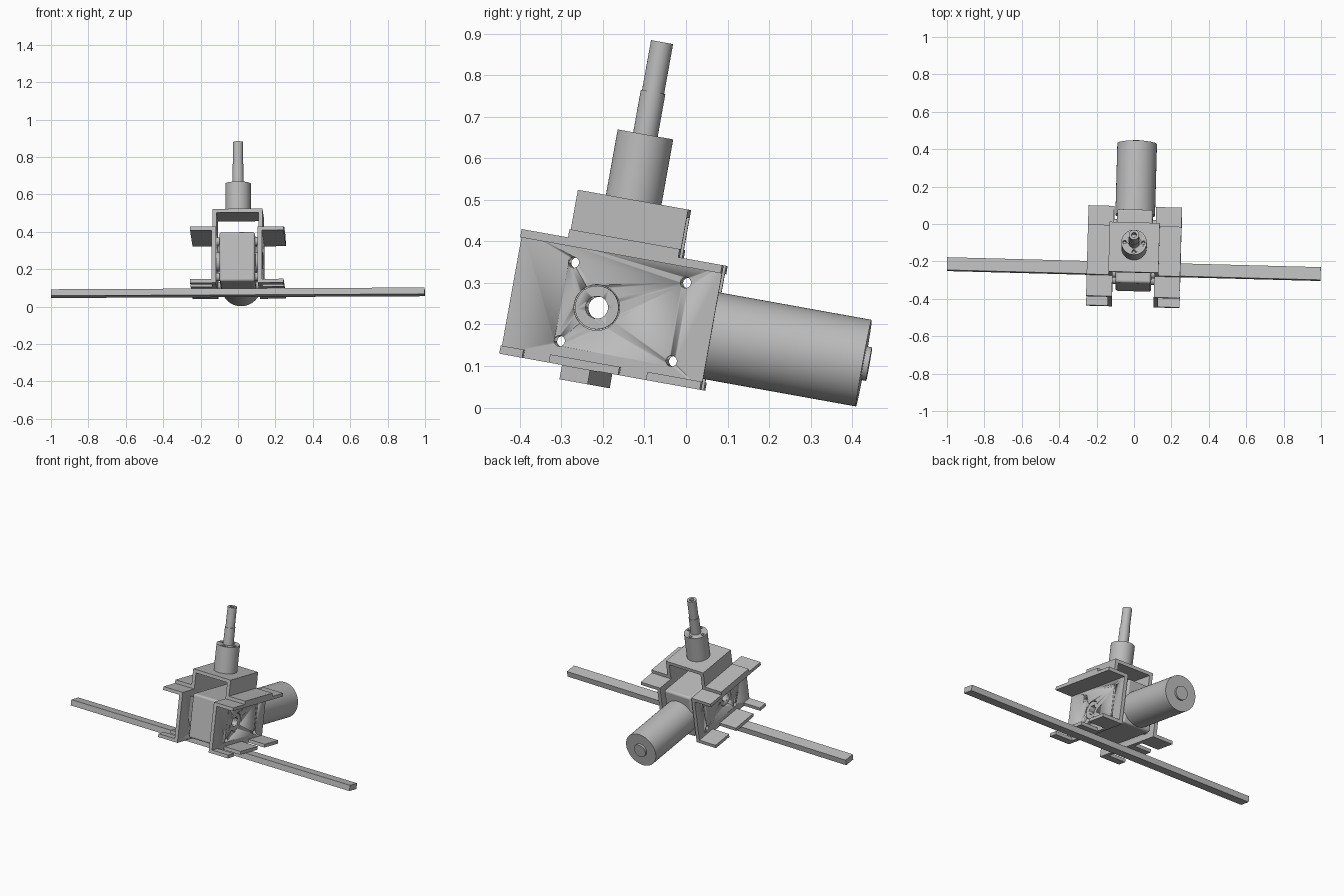
import bpy, bmesh, math
from mathutils import Matrix, Vector

if "Cube" in bpy.data.objects:
    bpy.data.objects.remove(bpy.data.objects["Cube"])

# Whole assembly leans back 10.2 degrees and is turned slightly
FRAME = (Matrix.Rotation(math.radians(-10.2), 4, 'X')
         @ Matrix.Rotation(math.radians(-1.55), 4, 'Z')
         @ Matrix.Translation((0.006, 0, 0)))

grey = bpy.data.materials.new("metal grey")
grey.diffuse_color = (0.5, 0.5, 0.5, 1)
grey.use_nodes = True
grey.node_tree.nodes["Principled BSDF"].inputs["Base Color"].default_value = grey.diffuse_color


def add_box(bm, x, y, z):
    """Box from (min, max) ranges."""
    m = (Matrix.Translation([(a + b) / 2 for a, b in (x, y, z)])
         @ Matrix.Diagonal([b - a for a, b in (x, y, z)] + [1]))
    bmesh.ops.create_cube(bm, size=1, matrix=m)


def add_cyl(bm, axis, start, end, r, sides=48):
    """Cylinder along an axis between two points."""
    start, end = Vector(start), Vector(end)
    rot = {'X': Matrix.Rotation(math.pi / 2, 4, 'Y'),
           'Y': Matrix.Rotation(math.pi / 2, 4, 'X'),
           'Z': Matrix.Identity(4)}[axis]
    bmesh.ops.create_cone(bm, cap_ends=True, segments=sides, radius1=r, radius2=r,
                          depth=(end - start).length,
                          matrix=Matrix.Translation((start + end) / 2) @ rot)


def finish(name, bm, cutter=None, bevel=0):
    me = bpy.data.meshes.new(name)
    bmesh.ops.recalc_face_normals(bm, faces=bm.faces)
    bm.to_mesh(me)
    bm.free()
    me.materials.append(grey)
    ob = bpy.data.objects.new(name, me)
    bpy.context.collection.objects.link(ob)
    ob.matrix_world = FRAME
    if bevel:
        mod = ob.modifiers.new("bevel", 'BEVEL')
        mod.width, mod.segments = bevel, 3
    if cutter:
        mod = ob.modifiers.new("holes", 'BOOLEAN')
        mod.object, mod.solver = cutter, 'EXACT'
    bpy.ops.object.select_all(action='DESELECT')
    ob.select_set(True)
    bpy.context.view_layer.objects.active = ob
    bpy.ops.object.shade_smooth_by_angle(angle=math.radians(35))
    return ob


def finish_cutter(name, bm):
    ob = finish(name, bm)
    ob.hide_render = True
    ob.hide_set(True)
    return ob


HOLE_V, HOLE_W = -0.2505, 0.199            # main cross shaft centre
BOLTS = [(v, w) for v in (-0.3245, -0.0505) for w in (0.104, 0.296)]
AXIS = -0.2125                             # upright shaft centre

# Cutters: cross bores, wide plate holes, flange screw holes
bm = bmesh.new()
for v, w in BOLTS:
    add_cyl(bm, 'X', (-0.3, v, w), (0.3, v, w), 0.013, 24)
add_cyl(bm, 'X', (-0.3, HOLE_V, HOLE_W), (0.3, HOLE_V, HOLE_W), 0.027)
bores = finish_cutter("bore_cutter", bm)

bm = bmesh.new()
for v, w in BOLTS:
    add_cyl(bm, 'X', (-0.3, v, w), (0.3, v, w), 0.013, 24)
add_cyl(bm, 'X', (-0.3, HOLE_V, HOLE_W), (0.3, HOLE_V, HOLE_W), 0.055)
plate_holes = finish_cutter("plate_hole_cutter", bm)

bm = bmesh.new()
for i in range(4):
    a = i * math.pi / 2
    x, y = 0.05 * math.cos(a), AXIS + 0.05 * math.sin(a)
    add_cyl(bm, 'Z', (x, y, 0.59), (x, y, 0.7), 0.009, 20)
socket_holes = finish_cutter("socket_hole_cutter", bm)

bm = bmesh.new()
add_cyl(bm, 'Z', (0, AXIS, 0.80), (0, AXIS, 0.9), 0.013, 24)
tip_hole = finish_cutter("tip_hole_cutter", bm)


def span(s, a, b):
    return tuple(sorted((s * a, s * b)))


for side, s in (("left", -1), ("right", 1)):
    # Side plate
    bm = bmesh.new()
    add_box(bm, span(s, 0.112, 0.134), (-0.459, 0.032), (0.048, 0.353))
    finish(side + "_side_plate", bm, plate_holes)
    # Top flange
    bm = bmesh.new()
    add_box(bm, span(s, 0.134, 0.25), (-0.459, 0.032), (0.333, 0.353))
    finish(side + "_top_flange", bm)
    # Three bottom tabs
    bm = bmesh.new()
    for v in ((-0.459, -0.403), (-0.338, -0.168), (-0.10, 0.032)):
        add_box(bm, span(s, 0.134, 0.25), v, (0.048, 0.068))
    finish(side + "_bottom_tabs", bm)
    # Bushing and spacers between gearbox and plate
    bm = bmesh.new()
    add_cyl(bm, 'X', (s * 0.09, HOLE_V, HOLE_W), (s * 0.130, HOLE_V, HOLE_W), 0.0525)
    for v, w in BOLTS:
        add_cyl(bm, 'X', (s * 0.09, v, w), (s * 0.112, v, w), 0.022, 24)
    finish(side + "_bushings", bm, bores)

# Bridge bracket: hat profile swept front to back
half = [(0.25, 0.353), (0.25, 0.373), (0.134, 0.373), (0.134, 0.47)]
inner = [(0.112, 0.45), (0.112, 0.353)]
profile = (half + [(-x, z) for x, z in reversed(half)]
           + [(-x, z) for x, z in reversed(inner)] + inner)
bm = bmesh.new()
face = bm.faces.new([bm.verts.new((x, -0.3455, z)) for x, z in profile])
ext = bmesh.ops.extrude_face_region(bm, geom=[face])
bmesh.ops.translate(bm, vec=(0, 0.27, 0),
                    verts=[g for g in ext['geom'] if isinstance(g, bmesh.types.BMVert)])
finish("bridge_bracket", bm)

# Gearbox
bm = bmesh.new()
add_box(bm, (-0.095, 0.095), (-0.38, 0.02), (0.07, 0.338))
finish("gearbox", bm, bores, bevel=0.012)

# Motor and its end boss
bm = bmesh.new()
add_cyl(bm, 'Y', (0, 0.015, 0.181), (0, 0.403, 0.181), 0.106, 64)
finish("motor", bm)
bm = bmesh.new()
add_cyl(bm, 'Y', (0, 0.40, 0.181), (0, 0.416, 0.181), 0.041)
finish("motor_end_boss", bm)

# Upright socket and stepped shaft
bm = bmesh.new()
add_cyl(bm, 'Z', (0, AXIS, 0.47), (0, AXIS, 0.63), 0.068)
finish("socket", bm, socket_holes)
bm = bmesh.new()
add_cyl(bm, 'Z', (0, AXIS, 0.63), (0, AXIS, 0.734), 0.030)
finish("lower_shaft", bm)
bm = bmesh.new()
add_cyl(bm, 'Z', (0, AXIS, 0.734), (0, AXIS, 0.856), 0.027)
finish("upper_shaft", bm, tip_hole)

# Long cross bar under the tabs
bm = bmesh.new()
add_box(bm, (-0.999, 0.999), (-0.285, -0.216), (0.013, 0.048))
finish("cross_bar", bm)
